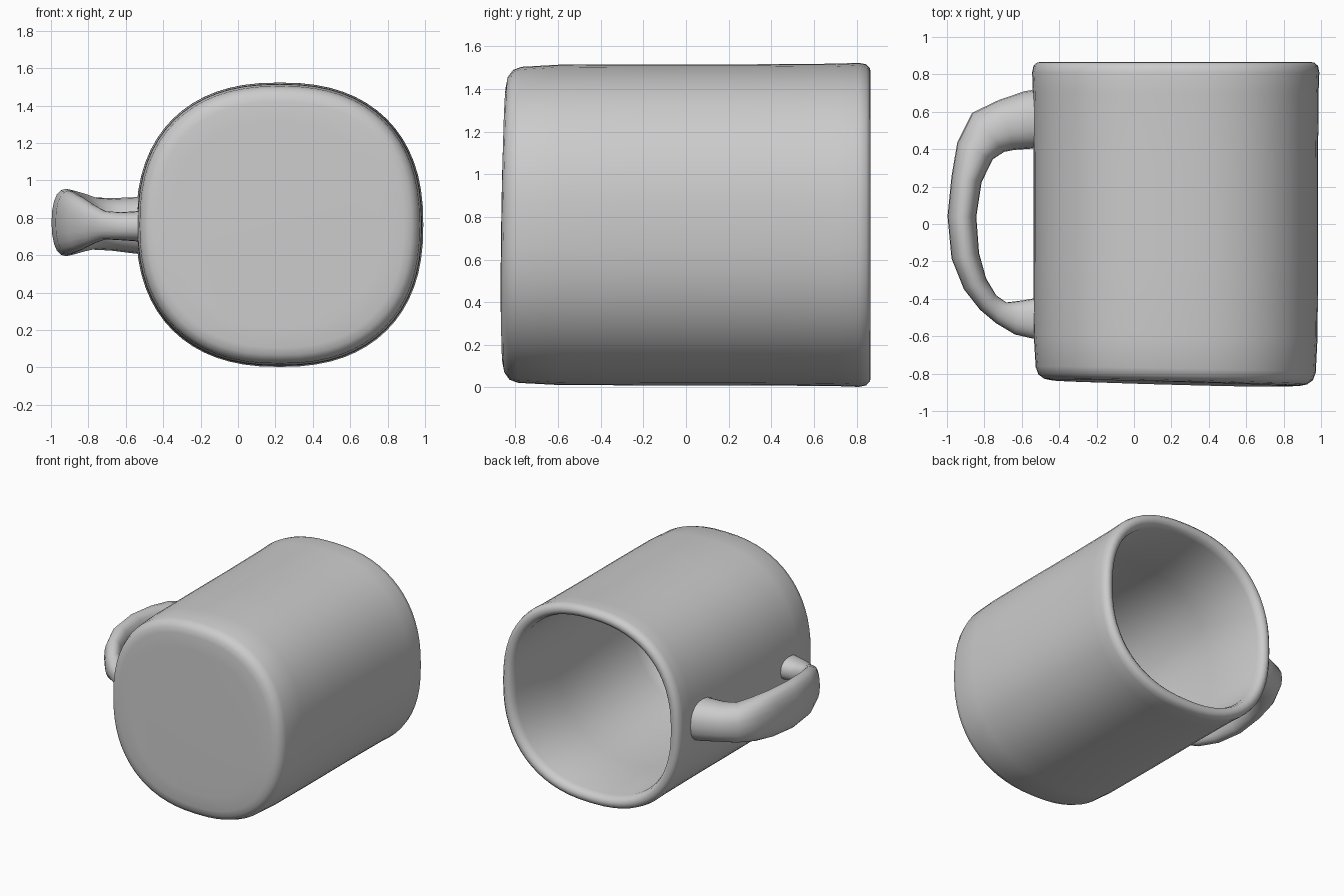
import bpy, bmesh, math
from mathutils import Vector

if "Cube" in bpy.data.objects:
    bpy.data.objects.remove(bpy.data.objects["Cube"])

grey = bpy.data.materials.new("plain_grey")
grey.diffuse_color = (0.6, 0.6, 0.6, 1)
grey.use_nodes = True
grey.node_tree.nodes["Principled BSDF"].inputs["Base Color"].default_value = grey.diffuse_color


def loft(name, rings):
    """Skin a list of closed rings and cap both ends."""
    bm = bmesh.new()
    loops = [[bm.verts.new(p) for p in ring] for ring in rings]
    n = len(loops[0])
    for a, b in zip(loops, loops[1:]):
        for i in range(n):
            j = (i + 1) % n
            bm.faces.new((a[i], a[j], b[j], b[i]))
    bm.faces.new(loops[0])
    bm.faces.new(loops[-1])
    bmesh.ops.recalc_face_normals(bm, faces=bm.faces)
    mesh = bpy.data.meshes.new(name)
    bm.to_mesh(mesh)
    bm.free()
    obj = bpy.data.objects.new(name, mesh)
    bpy.context.collection.objects.link(obj)
    mesh.materials.append(grey)
    bpy.context.view_layer.objects.active = obj
    obj.select_set(True)
    bpy.ops.object.shade_smooth_by_angle(angle=math.radians(50))
    obj.select_set(False)
    return obj


def squircle(t, power):
    c, s = math.cos(t), math.sin(t)
    return (math.copysign(abs(c) ** (2 / power), c),
            math.copysign(abs(s) ** (2 / power), s))


def body_ring(y, radius, n=64):
    """Rounded-square ring; the base end leans slightly."""
    ring = []
    for i in range(n):
        u, v = squircle(2 * math.pi * i / n, 2.35)
        lean = -0.015 * u + 0.008 * v if y < -0.7 else 0
        ring.append((0.223 + u * radius * 1.005, y + lean,
                     0.763 + v * radius * 0.995))
    return ring


# Mug body: outside from base to rim, then down the inside to the floor
profile = [(-0.852, 0.55), (-0.85, 0.66), (-0.842, 0.70), (-0.82, 0.73),
           (-0.78, 0.745), (-0.6, 0.755), (-0.2, 0.757), (0.3, 0.757),
           (0.7, 0.76), (0.81, 0.764), (0.845, 0.757), (0.864, 0.737),
           (0.866, 0.71), (0.85, 0.685), (0.81, 0.672), (0.3, 0.665),
           (-0.6, 0.655), (-0.72, 0.63), (-0.76, 0.57)]
loft("mug_body", [body_ring(y, r) for y, r in profile])

# Handle stations: x, y, half thickness, half height, centre z
stations = [(-0.48, 0.56, 0.165, 0.155, 0.76), (-0.56, 0.557, 0.155, 0.15, 0.76),
            (-0.68, 0.53, 0.14, 0.14, 0.765), (-0.78, 0.49, 0.135, 0.14, 0.77),
            (-0.85, 0.39, 0.105, 0.16, 0.775), (-0.895, 0.24, 0.082, 0.175, 0.775),
            (-0.92, 0.04, 0.077, 0.18, 0.775), (-0.902, -0.17, 0.075, 0.17, 0.775),
            (-0.85, -0.32, 0.066, 0.145, 0.77), (-0.78, -0.42, 0.058, 0.105, 0.765),
            (-0.71, -0.475, 0.062, 0.075, 0.76), (-0.62, -0.50, 0.092, 0.075, 0.755),
            (-0.55, -0.505, 0.105, 0.08, 0.755), (-0.46, -0.505, 0.12, 0.09, 0.755)]
rings = []
for k, (x, y, thick, high, z) in enumerate(stations):
    a, b = stations[max(k - 1, 0)], stations[min(k + 1, len(stations) - 1)]
    tangent = Vector((b[0] - a[0], b[1] - a[1], 0)).normalized()
    side = Vector((-tangent.y, tangent.x, 0))
    ring = []
    for i in range(20):
        u, v = squircle(2 * math.pi * i / 20, 2.3)
        ring.append(Vector((x, y, z + v * high)) + side * u * thick)
    rings.append(ring)
handle = loft("handle", rings)
